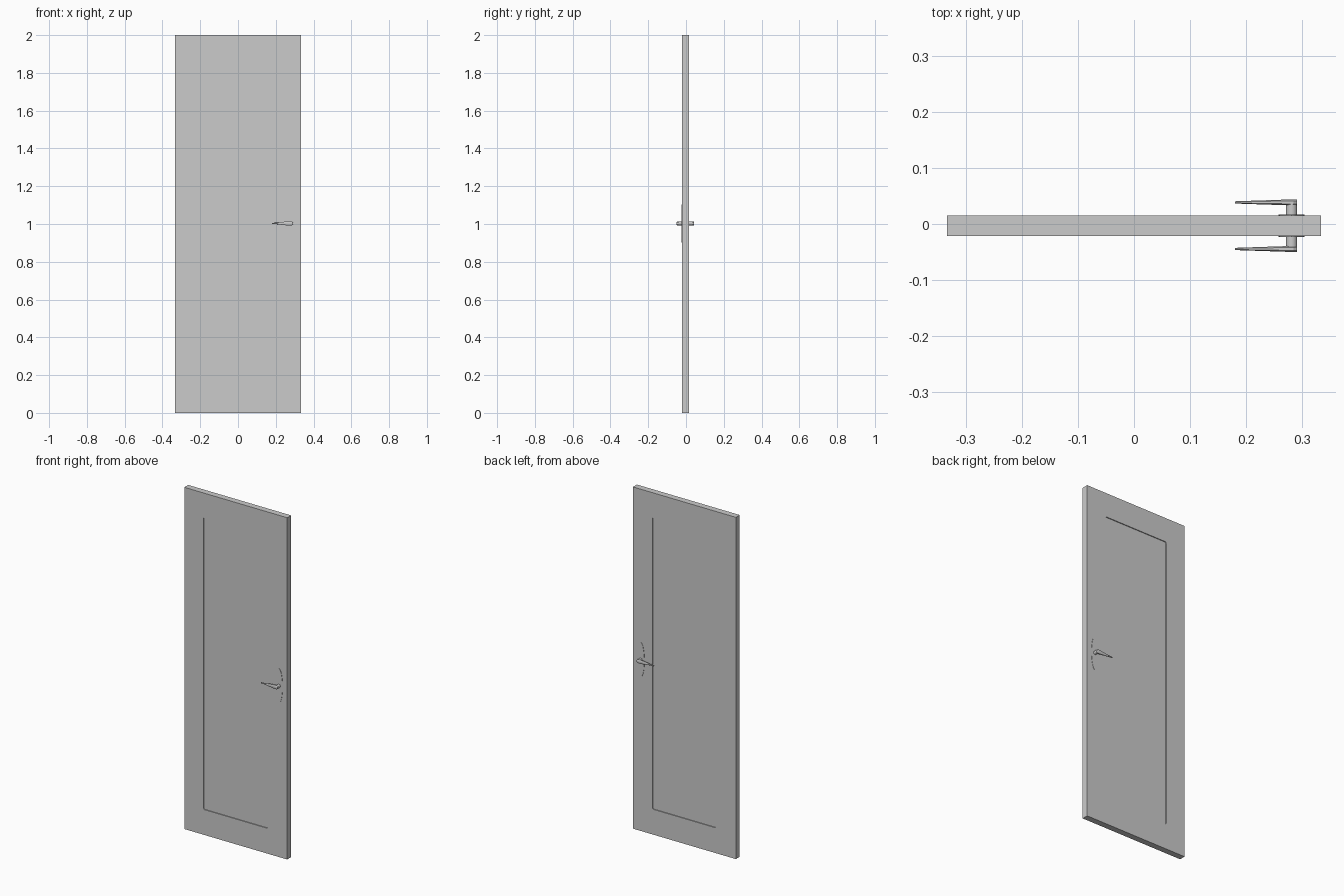
import bpy, bmesh
from math import sin, cos, pi

if "Cube" in bpy.data.objects:
    bpy.data.objects.remove(bpy.data.objects["Cube"])

Y0, Y1 = -0.021, 0.015          # door leaf faces
MID = (Y0 + Y1) / 2
PX, PZ = 0.281, 1.003           # handle pivot


def finish(name, bm, smooth=True):
    bmesh.ops.recalc_face_normals(bm, faces=bm.faces)
    me = bpy.data.meshes.new(name)
    bm.to_mesh(me)
    bm.free()
    ob = bpy.data.objects.new(name, me)
    bpy.context.collection.objects.link(ob)
    if smooth:
        bpy.ops.object.select_all(action='DESELECT')
        ob.select_set(True)
        bpy.context.view_layer.objects.active = ob
        bpy.ops.object.shade_smooth_by_angle()
    return ob


def loft(name, rings, smooth=True):
    """Closed skin through a row of equal-length point rings."""
    bm = bmesh.new()
    vs = [[bm.verts.new(p) for p in r] for r in rings]
    n = len(vs[0])
    for a, b in zip(vs, vs[1:]):
        for i in range(n):
            j = (i + 1) % n
            bm.faces.new((a[i], a[j], b[j], b[i]))
    bm.faces.new(vs[0])
    bm.faces.new(vs[-1])
    return finish(name, bm, smooth)


def ellipse(y, rx, rz, n=32):
    return [(PX + rx * cos(2 * pi * i / n), y, PZ + rz * sin(2 * pi * i / n))
            for i in range(n)]


def rounded_rect(y, x0, x1, z0, z1, r, seg=4):
    pts = []
    for k, (cx, cz) in enumerate([(x1 - r, z1 - r), (x0 + r, z1 - r),
                                  (x0 + r, z0 + r), (x1 - r, z0 + r)]):
        for s in range(seg + 1):
            a = (k + s / seg) * pi / 2
            pts.append((cx + r * cos(a), y, cz + r * sin(a)))
    return pts


def rect(y):
    return [(-0.333, y, 0), (0.333, y, 0), (0.333, y, 2), (-0.333, y, 2)]


# door leaf with a shallow recessed panel on both faces
door = loft("door_leaf", [rect(Y0), rect(Y1)], False)
DEPTH = 0.005
panel = (-0.208, 0.206, 0.148, 1.857, 0.008)
for side, (a, b) in {"front": (Y0 - 0.02, Y0 + DEPTH), "back": (Y1 - DEPTH, Y1 + 0.02)}.items():
    cutter = loft(side + "_panel_cutter",
                  [rounded_rect(a, *panel), rounded_rect(b, *panel)], False)
    cutter.hide_render = True
    cutter.hide_set(True)
    mod = door.modifiers.new(side + "_recess", 'BOOLEAN')
    mod.operation = 'DIFFERENCE'
    mod.solver = 'EXACT'
    mod.object = cutter

# handle set, mirrored from the back face to the front face
for side, s in (("back", 1), ("front", -1)):
    def at(d):                   # distance out from the door face
        return MID + s * (0.018 + d)

    # oval backplate
    loft(side + "_backplate", [ellipse(at(-0.001), 0.023, 0.1, 48),
                               ellipse(at(0.002), 0.023, 0.1, 48)])
    # spindle
    loft(side + "_spindle", [ellipse(at(0.001), 0.01, 0.01),
                             ellipse(at(0.024), 0.01, 0.01)])
    # tapered lever: x, half depth, half height
    sections = [(0.18, 0.002, 0.003), (0.21, 0.003, 0.0045), (0.24, 0.004, 0.0085),
                (0.27, 0.005, 0.0115), (0.284, 0.005, 0.011), (0.291, 0.005, 0.006)]
    rings = []
    for x, hy, hz in sections:
        yc = 0.0235
        rings.append([(x, at(yc + hy * u), PZ + hz * v) for u, v in
                      ((-1, -.6), (-.5, -1), (.5, -1), (1, -.6),
                       (1, .6), (.5, 1), (-.5, 1), (-1, .6))])
    loft(side + "_lever", rings)
